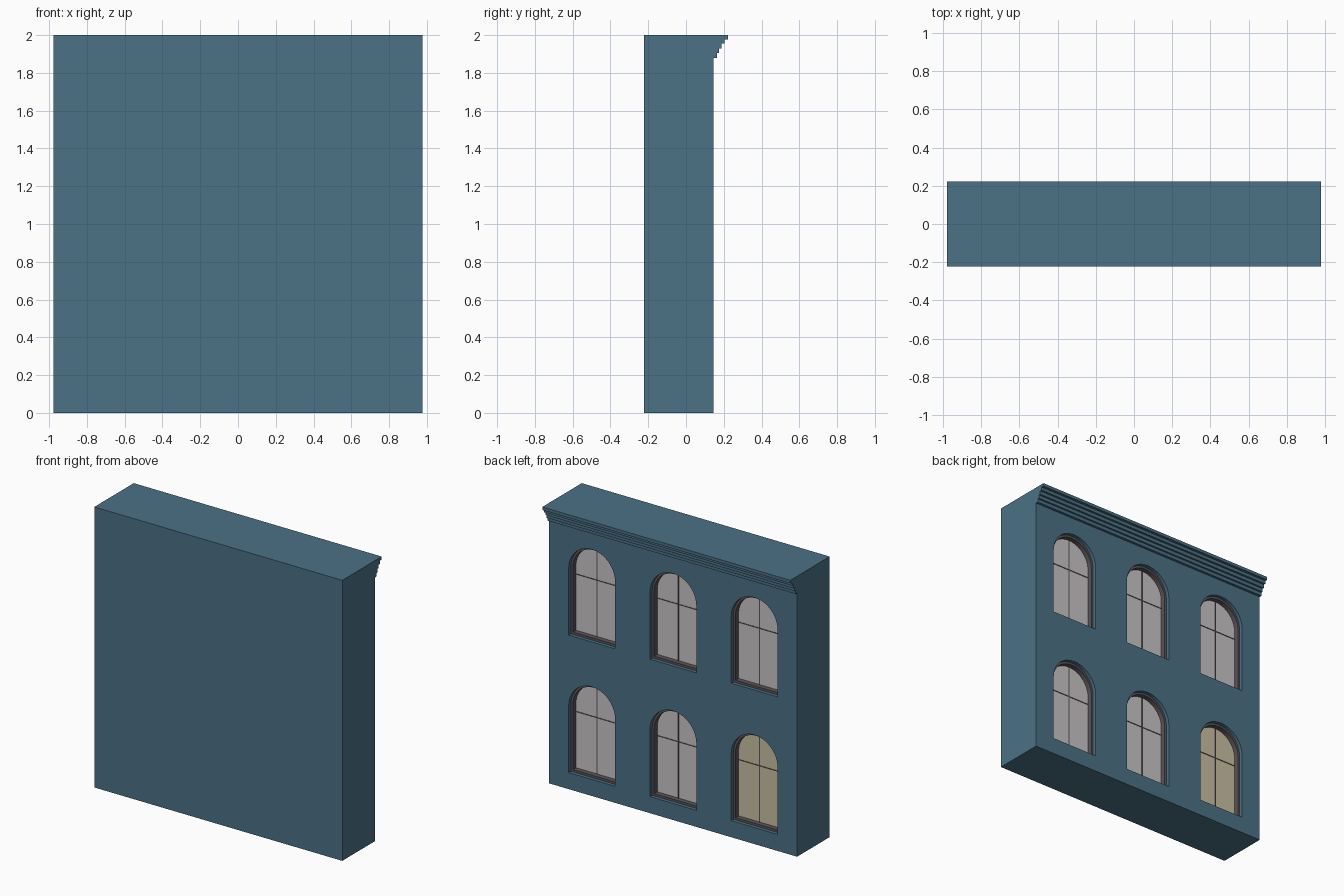
import bpy, bmesh, math

if "Cube" in bpy.data.objects:
    bpy.data.objects.remove(bpy.data.objects["Cube"])

W, Y0, Y1, SEAM, H = 0.978, -0.222, 0.145, 0.957, 2.0   # facade extents


def material(name, rgb):
    m = bpy.data.materials.new(name)
    m.diffuse_color = (*rgb, 1)
    m.use_nodes = True
    m.node_tree.nodes["Principled BSDF"].inputs["Base Color"].default_value = m.diffuse_color
    return m


BLUE = material("slate blue wall", (0.07, 0.165, 0.235))
FRAME = material("dark frame", (0.105, 0.09, 0.095))
GLASS = material("pale glass", (0.58, 0.56, 0.57))
LIT = material("warm lit glass", (0.58, 0.52, 0.36))


def finish(name, bm, mat):
    bmesh.ops.recalc_face_normals(bm, faces=bm.faces)
    me = bpy.data.meshes.new(name)
    bm.to_mesh(me)
    bm.free()
    me.materials.append(mat)
    ob = bpy.data.objects.new(name, me)
    bpy.context.collection.objects.link(ob)
    return ob


def prism(name, pts, offset, mat):
    """Extrude a closed polygon by an offset vector."""
    bm = bmesh.new()
    a = [bm.verts.new(p) for p in pts]
    b = [bm.verts.new([p[i] + offset[i] for i in range(3)]) for p in pts]
    bm.faces.new(a)
    bm.faces.new(b)
    for i in range(len(pts)):
        j = (i + 1) % len(pts)
        bm.faces.new((a[i], a[j], b[j], b[i]))
    return finish(name, bm, mat)


def box(name, x0, x1, y0, y1, z0, z1, mat):
    return prism(name, [(x0, y0, z0), (x1, y0, z0), (x1, y0, z1), (x0, y0, z1)],
                 (0, y1 - y0, 0), mat)


R, LOW, SPRING = 0.183, 0.118, 0.595    # window half width, sill and arch start
SEGS = 20


def arch(cx, dz, y, inset=0.0):
    r = R - inset
    pts = [(cx - r, y, LOW + dz + inset), (cx + r, y, LOW + dz + inset)]
    for i in range(SEGS + 1):
        t = math.pi * i / SEGS
        pts.append((cx + r * math.cos(t), y, SPRING + dz + r * math.sin(t)))
    return pts


def arch_ring(name, cx, dz, y0, y1, width, mat):
    """Hollow arched frame bridged between an outer and an inner outline."""
    bm = bmesh.new()
    loops = [[bm.verts.new(p) for p in arch(cx, dz, y, w)]
             for y, w in ((y0, 0), (y1, 0), (y1, width), (y0, width))]
    n = len(loops[0])
    for k in range(4):
        a, b = loops[k], loops[(k + 1) % 4]
        for i in range(n):
            j = (i + 1) % n
            bm.faces.new((a[i], a[j], b[j], b[i]))
    return finish(name, bm, mat)


# Two storeys with arched recesses cut into the back side
for floor, (z0, z1, dz) in enumerate(((0, SEAM, 0), (SEAM, H, 0.98))):
    wall = box(f"storey_{floor}", -W, W, Y0, Y1, z0, z1, BLUE)
    cutters = []
    for cx in (-0.641, 0, 0.641):
        cut = prism("window_cutter", arch(cx, dz, Y1 - 0.075), (0, 0.2, 0), BLUE)
        cut.hide_render = True
        cutters.append(cut)
        mod = wall.modifiers.new("recess", 'BOOLEAN')
        mod.operation, mod.solver, mod.object = 'DIFFERENCE', 'EXACT', cut
    deps = bpy.context.evaluated_depsgraph_get()
    mesh = bpy.data.meshes.new_from_object(wall.evaluated_get(deps))
    wall.modifiers.clear()
    wall.data = mesh
    for cut in cutters:
        bpy.data.objects.remove(cut)

    # Frame, pane and thin glazing bars for each window
    for col, cx in enumerate((-0.641, 0, 0.641)):
        tag = f"{floor}_{col}"
        yp = Y1 - 0.06
        arch_ring("frame_" + tag, cx, dz, Y1 - 0.074, Y1 - 0.025, 0.016, FRAME)
        lit = floor == 0 and col == 0
        prism("pane_" + tag, arch(cx, dz, yp - 0.008, 0.014), (0, 0.008, 0),
              LIT if lit else GLASS)
        box("upright_bar_" + tag, cx - 0.004, cx + 0.004, yp - 0.004, yp + 0.003,
            LOW + dz + 0.012, SPRING + dz + R - 0.014, FRAME)
        zb = 0.535 + dz
        box("cross_bar_" + tag, cx - R + 0.012, cx + R - 0.012, yp - 0.004,
            yp + 0.003, zb - 0.003, zb + 0.003, FRAME)

# Stepped cornice along the top of the back side
profile = [(Y1, 1.88)]
steps = [(0.163, 1.88), (0.175, 1.905), (0.188, 1.93), (0.203, 1.955), (0.222, 1.978)]
for i, (y, z) in enumerate(steps):
    top = steps[i + 1][1] if i + 1 < len(steps) else H
    profile += [(y, z), (y, top)]
profile.append((Y1, H))
prism("cornice", [(-W, y, z) for y, z in profile], (2 * W, 0, 0), BLUE)
